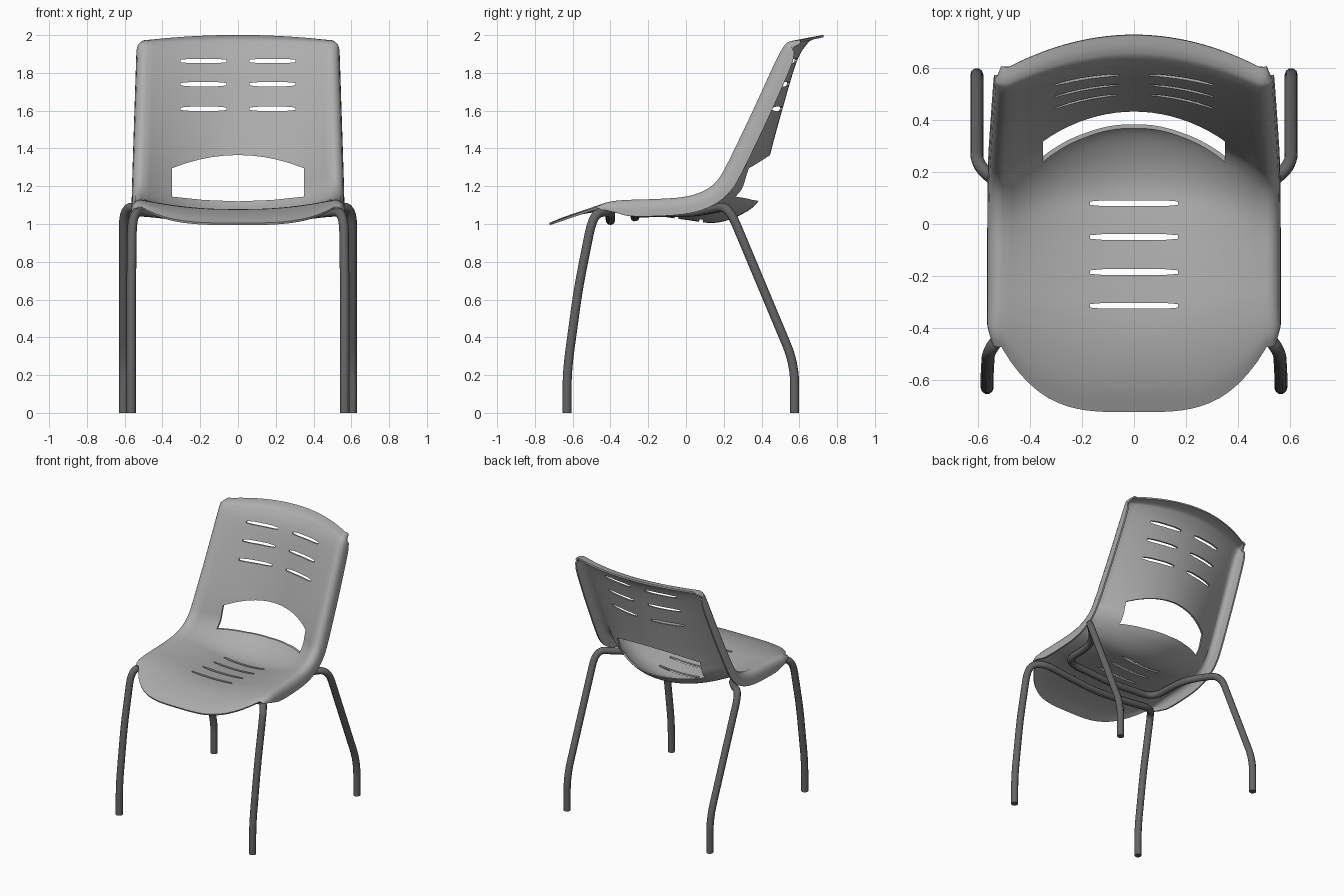
import bpy, bmesh, math
from mathutils import Vector

if "Cube" in bpy.data.objects:
    bpy.data.objects.remove(bpy.data.objects["Cube"])


def material(name, rgb):
    m = bpy.data.materials.new(name)
    m.diffuse_color = (*rgb, 1)
    m.use_nodes = True
    m.node_tree.nodes["Principled BSDF"].inputs["Base Color"].default_value = m.diffuse_color
    return m


SHELL = material("grey plastic", (0.42, 0.42, 0.42))
METAL = material("dark grey metal", (0.13, 0.13, 0.13))


def make_object(name, bm, mat=None):
    mesh = bpy.data.meshes.new(name)
    bm.to_mesh(mesh)
    bm.free()
    ob = bpy.data.objects.new(name, mesh)
    bpy.context.collection.objects.link(ob)
    if mat:
        mesh.materials.append(mat)
    return ob


def activate(ob):
    bpy.ops.object.select_all(action='DESELECT')
    ob.select_set(True)
    bpy.context.view_layer.objects.active = ob


def catmull(a, b, c, d, t):
    return 0.5 * (2 * b + (c - a) * t + (2 * a - 5 * b + 4 * c - d) * t * t
                  + (3 * b - a - 3 * c + d) * t ** 3)


# Shell stations from front lip to top: centre (y, z), side rim (y, z), flange depth
STATIONS = [
    (-.722, 1.000, -.47, 1.085, .015), (-.62, 1.040, -.43, 1.105, .035),
    (-.50, 1.066, -.37, 1.117, .06), (-.38, 1.072, -.30, 1.122, .08),
    (-.20, 1.055, -.17, 1.126, .085), (0, 1.028, -.03, 1.135, .085),
    (.15, 1.012, .06, 1.155, .085), (.28, 1.050, .13, 1.190, .085),
    (.38, 1.125, .18, 1.240, .085), (.415, 1.25, .215, 1.300, .085),
    (.44, 1.37, .265, 1.400, .085), (.505, 1.61, .365, 1.610, .085),
    (.58, 1.86, .48, 1.860, .08), (.635, 1.955, .525, 1.940, .06),
    (.672, 1.983, .555, 1.962, .035), (.728, 1.995, .605, 1.968, .012)]
FLANGE = [(.3, 0), (.65, .08), (.88, .3), (.97, .6), (1, 1)]


def shell_rows(steps=6):
    n = len(STATIONS)
    rows = []
    for i in range(n - 1):
        quad = [STATIONS[min(max(k, 0), n - 1)] for k in range(i - 1, i + 3)]
        for j in range(steps):
            rows.append([catmull(*v, j / steps) for v in zip(*quad)])
    rows.append(list(STATIONS[-1]))
    return rows


def build_shell():
    bm = bmesh.new()
    rows = shell_rows()
    grid = []
    for i, (cy, cz, ry, rz, depth) in enumerate(rows):
        before, after = rows[max(i - 1, 0)], rows[min(i + 1, len(rows) - 1)]
        tan = Vector((after[2] - before[2], after[3] - before[3])).normalized()
        half = .51 - .033 * max(0, rz - 1.1)
        power = 2 + 1.5 * min(1, max(0, (-.35 - cy) / .3))
        line = []
        for k in range(-14, 15):
            s = k / 14
            f = 1 - abs(s) ** power
            line.append((half * s, ry + (cy - ry) * f, rz + (cz - rz) * f))
        # rolled flange along both sides
        wide = .05 * min(1, depth / .05) ** .5
        side = [(half + a * wide, ry + tan.y * b * depth, rz - tan.x * b * depth)
                for a, b in FLANGE]
        line = [(-x, y, z) for x, y, z in reversed(side)] + line + side
        grid.append([bm.verts.new(p) for p in line])
    for a, b in zip(grid, grid[1:]):
        for k in range(len(a) - 1):
            bm.faces.new((a[k], a[k + 1], b[k + 1], b[k]))
    return make_object("seat_shell", bm, SHELL)


def prism(bm, outline, depth):
    """Close a prism between an outline and its copy moved by depth."""
    a = [bm.verts.new(p) for p in outline]
    b = [bm.verts.new(Vector(p) + Vector(depth)) for p in outline]
    bm.faces.new(a)
    bm.faces.new(b[::-1])
    for i in range(len(a)):
        j = (i + 1) % len(a)
        bm.faces.new((a[j], a[i], b[i], b[j]))


def slot(x0, x1, c, h):
    return [(x0, c - h * .6), (x0 + .05, c - h), (x1 - .05, c - h), (x1, c - h * .6),
            (x1, c + h * .6), (x1 - .05, c + h), (x1 - .05 - (x1 - x0 - .1), c + h), (x0, c + h * .6)]


def build_cutter():
    bm = bmesh.new()
    # slots in the back
    for z in (1.61, 1.74, 1.863):
        for x0, x1 in ((-.305, -.06), (.06, .305)):
            prism(bm, [(x, .25, v) for x, v in slot(x0, x1, z, .011)], (0, .6, 0))
    # slots in the seat
    for y in (.08, -.05, -.185, -.315):
        prism(bm, [(x, v, .9) for x, v in slot(-.17, .17, y, .011)], (0, 0, .35))
    # large arched opening
    arch = [(-.35 + .07 * i, 1.365 - .07 * (abs(i - 5) / 5) ** 2) for i in range(11)]
    prism(bm, [(x, .2, z) for x, z in [(.35, 1.145), (.18, 1.127), (0, 1.12), (-.18, 1.127),
                                       (-.35, 1.145)] + arch], (0, .5, 0))
    bmesh.ops.recalc_face_normals(bm, faces=bm.faces)
    return make_object("opening_cutter", bm)


shell = build_shell()
cutter = build_cutter()
cutter.hide_render = True
activate(shell)
solid = shell.modifiers.new("thickness", 'SOLIDIFY')
solid.thickness, solid.offset = .012, 0
cut = shell.modifiers.new("openings", 'BOOLEAN')
cut.operation, cut.object, cut.solver = 'DIFFERENCE', cutter, 'EXACT'
for name in ("thickness", "openings"):
    bpy.ops.object.modifier_apply(modifier=name)
bpy.data.objects.remove(cutter)
bpy.ops.object.shade_smooth_by_angle(angle=math.radians(40))


def rounded(points, radius):
    """Replace every inner corner by a small curved bend."""
    pts = [Vector(p) for p in points]
    out = [pts[0]]
    for a, b, c in zip(pts, pts[1:], pts[2:]):
        p = b + (a - b).normalized() * min(radius, (a - b).length * .48)
        q = b + (c - b).normalized() * min(radius, (c - b).length * .48)
        for i in range(7):
            t = i / 6
            out.append(p * (1 - t) ** 2 + b * 2 * t * (1 - t) + q * t * t)
    return out + [pts[-1]]


def tube(name, half, radius=.025):
    """Bent tube running from the right foot under the seat to the left foot."""
    path = rounded(half + [(-x, y, z) for x, y, z in half[-2::-1]], .11)
    cu = bpy.data.curves.new(name, 'CURVE')
    cu.dimensions = '3D'
    cu.bevel_depth, cu.bevel_resolution, cu.use_fill_caps = radius, 3, True
    sp = cu.splines.new('POLY')
    sp.points.add(len(path) - 1)
    for pt, p in zip(sp.points, path):
        pt.co = (*p, 1)
    cu.materials.append(METAL)
    ob = bpy.data.objects.new(name, cu)
    bpy.context.collection.objects.link(ob)
    activate(ob)
    bpy.ops.object.convert(target='MESH')
    bpy.ops.object.shade_smooth_by_angle(angle=math.radians(40))


# Leg frames: each is one bent tube with a cross bar under the seat
tube("front_leg_frame", [(.565, -.63, 0), (.565, -.63, .22), (.565, -.57, .66), (.56, -.49, 1.06),
                         (.49, -.40, 1.065), (.30, -.40, 1.04), (0, -.40, 1.015)])
tube("rear_leg_frame", [(.605, .575, 0), (.605, .575, .26), (.605, .225, 1.095), (.50, .14, 1.08),
                        (.41, .03, 1.06), (.40, -.27, 1.06), (0, -.27, 1.035)])
